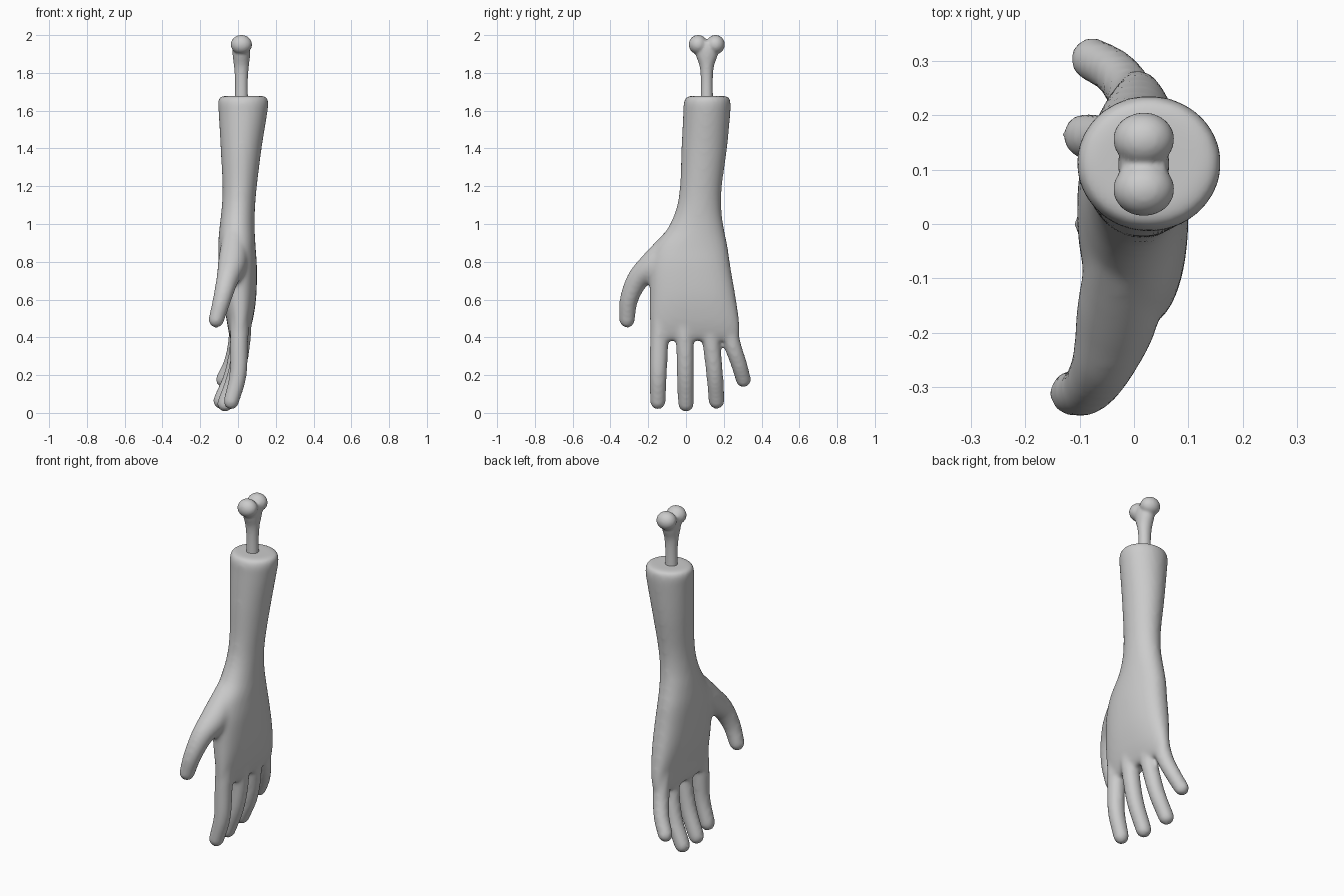
import bpy, bmesh, math
from mathutils import Vector

if "Cube" in bpy.data.objects:
    bpy.data.objects.remove(bpy.data.objects["Cube"])


def spline(pts, steps=6):
    """Catmull-Rom interpolation of tuples of any length."""
    p = [Vector(q) for q in pts]
    p = [2 * p[0] - p[1]] + p + [2 * p[-1] - p[-2]]
    out = []
    for i in range(1, len(p) - 2):
        a, b, c, d = p[i - 1:i + 3]
        for s in range(steps):
            t = s / steps
            out.append(0.5 * (2 * b + (c - a) * t + (2 * a - 5 * b + 4 * c - d) * t * t
                              + (3 * b - a - 3 * c + d) * t ** 3))
    return out + [p[-2]]


def skin_rings(bm, rings):
    """Closed loft through a list of coordinate rings."""
    vs = [[bm.verts.new(c) for c in r] for r in rings]
    n = len(vs[0])
    for a, b in zip(vs, vs[1:]):
        for i in range(n):
            bm.faces.new((a[i], a[(i + 1) % n], b[(i + 1) % n], b[i]))
    bm.faces.new(vs[0][::-1])
    bm.faces.new(vs[-1])


def tube(bm, pts, n=20):
    """Round-tipped tube through (x, y, z, radius) points."""
    s = spline(pts)
    c = [(Vector(q[:3]), q[3]) for q in s]
    end, r = c[-1]
    d = (end - c[-2][0]).normalized()
    for k in range(1, 7):
        a = k / 6 * math.radians(86)
        c.append((end + d * r * math.sin(a), r * math.cos(a)))
    rings = []
    for i, (p, rad) in enumerate(c):
        t = (c[min(i + 1, len(c) - 1)][0] - c[max(i - 1, 0)][0]).normalized()
        u = t.cross(Vector((1, 0, 0))).normalized()
        v = t.cross(u)
        rings.append([p + rad * (u * math.cos(2 * math.pi * j / n) + v * math.sin(2 * math.pi * j / n))
                      for j in range(n)])
    skin_rings(bm, rings)


def body(bm, secs, n=40):
    """Loft of (z, xmin, xmax, ymin, ymax, exponent) superellipse sections."""
    rings = []
    for z, x0, x1, y0, y1, e in spline(secs, 5):
        ring = []
        for j in range(n):
            c, s = math.cos(2 * math.pi * j / n), math.sin(2 * math.pi * j / n)
            ring.append(((x0 + x1) / 2 + (x1 - x0) / 2 * math.copysign(abs(c) ** (2 / e), c),
                         (y0 + y1) / 2 + (y1 - y0) / 2 * math.copysign(abs(s) ** (2 / e), s), z))
        rings.append(ring)
    skin_rings(bm, rings)


def finish(bm, name, voxel, smooth):
    """Fuse overlapping solids into one smooth skin."""
    bmesh.ops.recalc_face_normals(bm, faces=bm.faces)
    me = bpy.data.meshes.new(name)
    bm.to_mesh(me)
    bm.free()
    ob = bpy.data.objects.new(name, me)
    bpy.context.collection.objects.link(ob)
    m = ob.modifiers.new("Fuse", 'REMESH')
    m.mode = 'VOXEL'
    m.voxel_size = voxel
    m.use_smooth_shade = True
    m = ob.modifiers.new("Soften", 'SMOOTH')
    m.factor = 0.5
    m.iterations = smooth
    return ob


# Forearm and palm
bm = bmesh.new()
body(bm, [
    (1.678, -0.075, 0.13, 0.02, 0.205, 2),
    (1.67, -0.098, 0.153, 0.0, 0.228, 2),
    (1.64, -0.106, 0.161, -0.012, 0.236, 2),
    (1.58, -0.102, 0.154, -0.015, 0.234, 2),
    (1.4, -0.092, 0.125, -0.024, 0.217, 2),
    (1.2, -0.082, 0.1, -0.032, 0.19, 2),
    (1.08, -0.087, 0.09, -0.052, 0.187, 2),
    (0.98, -0.098, 0.088, -0.095, 0.2, 2.1),
    (0.88, -0.105, 0.093, -0.165, 0.22, 2.2),
    (0.77, -0.1, 0.1, -0.19, 0.236, 2.3),
    (0.62, -0.085, 0.097, -0.192, 0.262, 2.4),
    (0.5, -0.062, 0.08, -0.192, 0.28, 2.5),
    (0.42, -0.048, 0.058, -0.188, 0.285, 2.6),
    (0.385, -0.036, 0.04, -0.175, 0.275, 2.6)])

# Fingers and thumb, as (x, y, z, radius)
for path in (
    [(0.01, -0.135, 0.55, 0.05), (0.005, -0.142, 0.37, 0.049), (0, -0.147, 0.2, 0.046), (-0.036, -0.149, 0.06, 0.042)],
    [(0.025, -0.02, 0.55, 0.05), (0.018, -0.006, 0.37, 0.048), (-0.012, -0.003, 0.2, 0.046), (-0.068, 0, 0.048, 0.043)],
    [(0.015, 0.1, 0.55, 0.05), (0.005, 0.133, 0.37, 0.047), (-0.03, 0.152, 0.2, 0.045), (-0.09, 0.162, 0.063, 0.043)],
    [(0.005, 0.2, 0.55, 0.05), (-0.008, 0.243, 0.37, 0.046), (-0.036, 0.28, 0.26, 0.043), (-0.078, 0.304, 0.175, 0.041)],
    [(-0.015, -0.04, 0.93, 0.07), (-0.03, -0.165, 0.79, 0.077), (-0.055, -0.252, 0.71, 0.06),
     (-0.085, -0.302, 0.6, 0.049), (-0.115, -0.312, 0.492, 0.042)],
):
    tube(bm, path)
finish(bm, "hand_and_forearm", 0.011, 12)

# Bone: shaft that flares into two knobs
bm = bmesh.new()
cx, cy = 0.018, 0.11
body(bm, [(z, cx - rx, cx + rx, cy - ry, cy + ry, 2) for z, rx, ry in (
    (1.62, 0.036, 0.034), (1.75, 0.034, 0.032), (1.83, 0.039, 0.037),
    (1.89, 0.046, 0.057), (1.93, 0.047, 0.065), (1.965, 0.04, 0.045))], 24)
for s in (-1, 1):
    knob = bmesh.ops.create_uvsphere(bm, u_segments=24, v_segments=14, radius=1)
    for v in knob["verts"]:
        v.co = Vector((cx + 0.057 * v.co.x, cy + s * 0.046 + 0.05 * v.co.y, 1.95 + 0.051 * v.co.z))
finish(bm, "bone", 0.007, 6)
